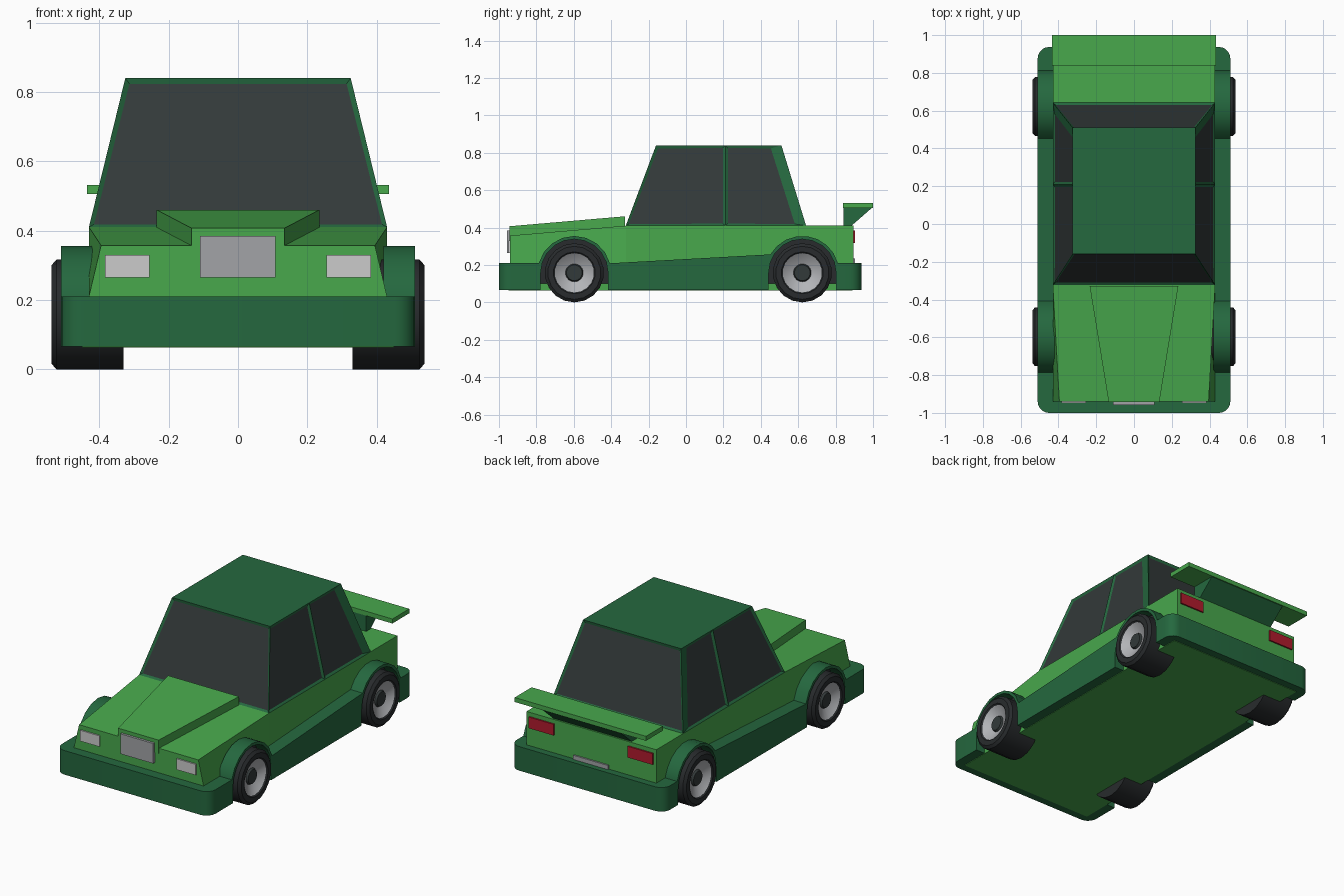
import bpy, bmesh, math
from mathutils import Vector

if "Cube" in bpy.data.objects:
    bpy.data.objects.remove(bpy.data.objects["Cube"])


def material(name, r, g, b):
    m = bpy.data.materials.new(name)
    m.diffuse_color = (r, g, b, 1)
    m.use_nodes = True
    m.node_tree.nodes["Principled BSDF"].inputs["Base Color"].default_value = m.diffuse_color
    return m


LIGHT = material("light green", .065, .392, .073)
DARK = material("dark green", .018, .138, .049)
GLASS = material("dark glass", .032, .041, .041)
TYRE = material("tyre black", .021, .024, .026)
RIM = material("rim grey", .45, .46, .48)
LAMP = material("lamp white", .60, .60, .60)
GRILLE = material("grille grey", .36, .37, .39)
RED = material("tail red", .44, .011, .026)


def finish(name, bm, mats, smooth=None):
    bmesh.ops.recalc_face_normals(bm, faces=bm.faces[:])
    me = bpy.data.meshes.new(name)
    bm.to_mesh(me)
    bm.free()
    for m in mats:
        me.materials.append(m)
    ob = bpy.data.objects.new(name, me)
    bpy.context.collection.objects.link(ob)
    if smooth:
        bpy.ops.object.select_all(action='DESELECT')
        ob.select_set(True)
        bpy.context.view_layer.objects.active = ob
        bpy.ops.object.shade_smooth_by_angle(angle=math.radians(smooth))
    return ob


def loft(rings):
    """Closed solid through rings of equal point count."""
    bm = bmesh.new()
    vs = [[bm.verts.new(p) for p in ring] for ring in rings]
    n = len(vs[0])
    for a, b in zip(vs, vs[1:]):
        for i in range(n):
            j = (i + 1) % n
            bm.faces.new((a[i], a[j], b[j], b[i]))
    bm.faces.new(vs[0])
    bm.faces.new(vs[-1])
    return bm


def box(name, x, y, z, mat):
    return finish(name, loft([[(x[0], y[0], h), (x[1], y[0], h), (x[1], y[1], h), (x[0], y[1], h)]
                              for h in z]), [mat])


def side_prism(name, pts, x0, x1, mat, smooth=None):
    """Side profile (y, z) extruded across x."""
    return finish(name, loft([[(x, y, z) for y, z in pts] for x in (x0, x1)]), [mat], smooth)


def arc(cy, cz, r, a0, a1, n):
    return [(cy + r * math.cos(math.radians(a0 + (a1 - a0) * i / n)),
             cz + r * math.sin(math.radians(a0 + (a1 - a0) * i / n))) for i in range(n + 1)]


FLOOR, SILL, BELT = .066, .21, .41
AXLES = (-.597, .622)
AXLE_Z = .158

# Main body shell: narrower, lower nose rising to the belt line
def body_ring(y, xt, zt):
    return [(-.43, y, .08), (-.43, y, SILL), (-xt, y, zt), (xt, y, zt), (.43, y, SILL), (.43, y, .08)]


finish("body", loft([body_ring(-.94, .395, .357), body_ring(-.32, .43, BELT),
                     body_ring(.895, .43, BELT)]), [LIGHT])
box("underbody", (-.45, .45), (-.95, .89), (FLOOR - .003, .1), LIGHT)

# Hood bulge
finish("hood_bulge", loft([[(-w, y, z - .08), (-w, y, z), (w, y, z), (w, y, z - .08)]
                           for y, w, z in ((-.943, .134, .407), (-.327, .235, .46))]), [LIGHT])

# Bumpers with rounded corners in plan
def bumper(name, y_end, y_in, s):
    r = .06
    right = [(.51, y_in)] + [(x, s * y) for x, y in arc(.51 - r, abs(y_end) - r, r, 0, 90, 5)]
    plan = right + [(-x, y) for x, y in reversed(right)]
    finish(name, loft([[(x, y, z) for x, y in plan] for z in (FLOOR, SILL)]), [DARK], 35)


bumper("front_bumper", -1, -.782, -1)
bumper("rear_bumper", .937, .805, 1)

# Side skirts with flared wheel arches, and dark arch liners behind them
f, b = AXLES
outer = arc(f, AXLE_Z, .197, 165, 15, 8) + arc(b, AXLE_Z, .197, 150, 15, 8)
inner = []
for c in (b, f):
    inner += [(c + .18, FLOOR)] + arc(c, AXLE_Z, .18, 0, 180, 10) + [(c - .18, FLOOR)]
skirt = [(f - .19, FLOOR)] + outer + [(b + .19, FLOOR)] + inner
for s, side in ((1, "right"), (-1, "left")):
    side_prism(side + "_skirt", skirt, s * .42, s * .51, DARK, 30)
    for c, end in zip(AXLES, ("front", "rear")):
        liner = [(c + .181, FLOOR)] + arc(c, AXLE_Z, .181, 0, 180, 10) + [(c - .181, FLOOR)]
        side_prism(f"{end}_{side}_arch_liner", liner, s * .425, s * .434, TYRE)

# Cabin with recessed windows
cab = loft([[(-x, y0, z), (x, y0, z), (x, y1, z), (-x, y1, z)]
            for x, y0, y1, z in ((.43, -.322, .642, BELT), (.325, -.16, .51, .84))])
bmesh.ops.recalc_face_normals(cab, faces=cab.faces[:])
sides = [q for q in cab.faces if abs(q.normal.x) > .7]
geom = sides + list({e for q in sides for e in q.edges}) + list({v for q in sides for v in q.verts})
bmesh.ops.bisect_plane(cab, geom=geom, plane_co=(0, .21, 0), plane_no=(0, 1, 0))
panes = [q for q in cab.faces if abs(q.normal.z) < .9]
bmesh.ops.inset_individual(cab, faces=panes, thickness=.019, depth=0)
for q in panes:
    q.material_index = 1
    n = q.normal.copy()
    for v in q.verts:
        if abs(n.x) > .7 and v.co.y > .4:      # wide rear pillar
            v.co.y -= .045
        v.co -= n * .008
finish("cabin", cab, [DARK, GLASS])

# Front and rear details
box("grille", (-.11, .108), (-.957, -.93), (.265, .385), GRILLE)
box("number_plate", (-.115, .115), (.89, .904), (.17, .235), GRILLE)
for s, side in ((1, "right"), (-1, "left")):
    box(side + "_headlight", (s * .255, s * .383), (-.948, -.93), (.265, .33), LAMP)
    box(side + "_tail_light", (s * .245, s * .41), (.89, .904), (.318, .385), RED)

# Rear spoiler
box("spoiler_wing", (-.435, .435), (.84, 1), (.505, .532), LIGHT)
side_prism("spoiler_support", [(.842, .40), (.842, .506), (.995, .506), (.885, .41), (.885, .40)],
           -.26, .26, DARK)


# Wheels: revolved section (x, radius) with a material per band
SECTION = [(.33, 0), (.33, .158), (.524, .158), (.538, .142), (.538, .112), (.53, .105),
           (.503, .048), (.515, .042), (.515, 0)]
BANDS = [0, 0, 0, 0, 0, 1, 2, 2]


def wheel(name, s, cy):
    bm = bmesh.new()
    n = 18
    rings = []
    for x, r in SECTION:
        if r == 0:
            rings.append([bm.verts.new((s * x, cy, AXLE_Z))] * n)
        else:
            rings.append([bm.verts.new((s * x, y, z))
                          for y, z in arc(cy, AXLE_Z, r, -90, 270, n)[:n]])
    for k, (a, c) in enumerate(zip(rings, rings[1:])):
        for i in range(n):
            j = (i + 1) % n
            quad = list(dict.fromkeys((a[i], a[j], c[j], c[i])))
            bm.faces.new(quad).material_index = BANDS[k]
    finish(name, bm, [TYRE, RIM, GLASS], 32)


for s, side in ((1, "right"), (-1, "left")):
    for cy, end in zip(AXLES, ("front", "rear")):
        wheel(f"{end}_{side}_wheel", s, cy)
